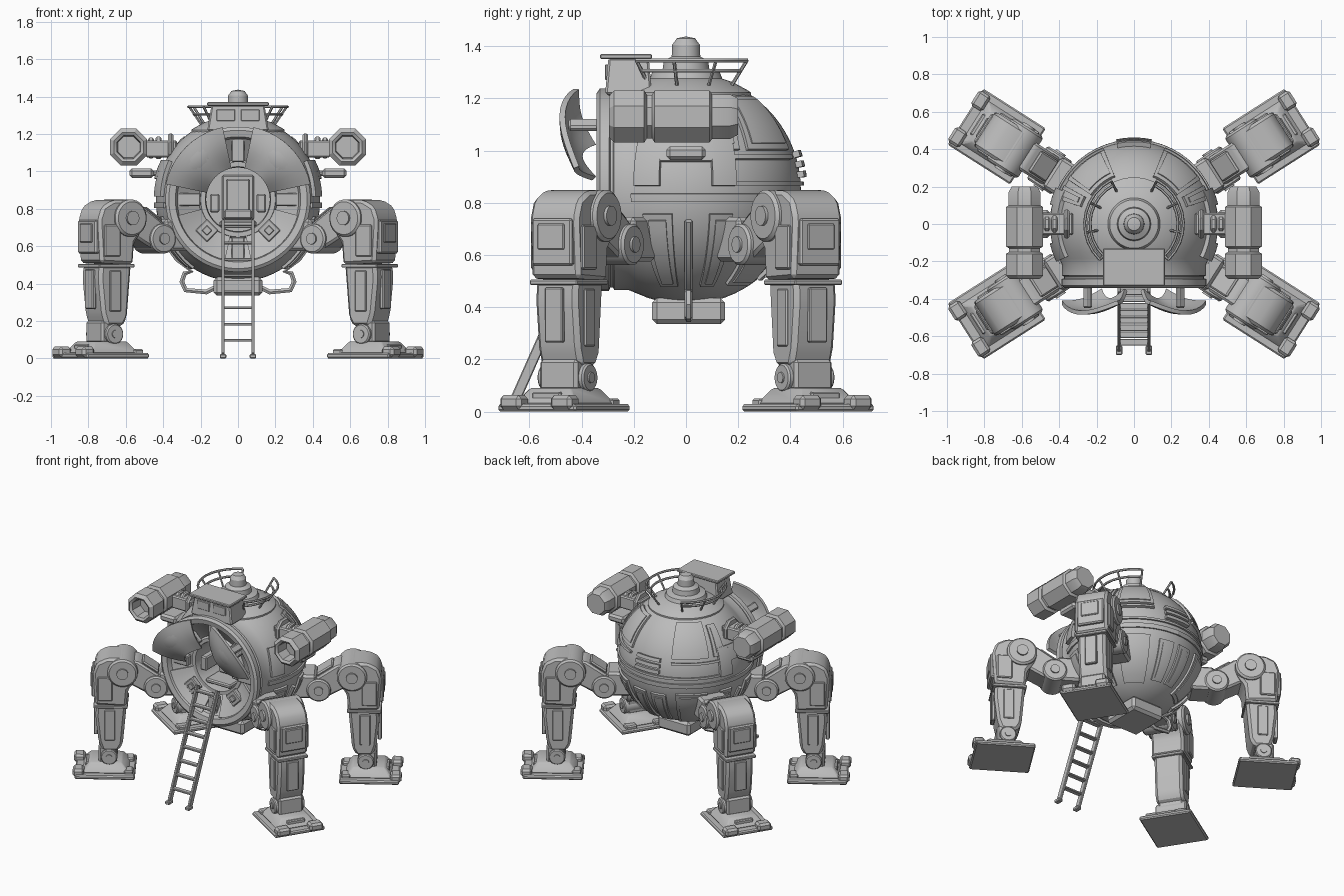
import bpy, bmesh
from math import sin, cos, pi, radians
from mathutils import Matrix, Vector

default_cube = bpy.data.objects.get("Cube")
if default_cube:
    bpy.data.objects.remove(default_cube)

grey = bpy.data.materials.new("plain grey metal")
grey.use_nodes = True
grey.diffuse_color = (0.5, 0.5, 0.5, 1)
grey.node_tree.nodes["Principled BSDF"].inputs["Base Color"].default_value = (0.5, 0.5, 0.5, 1)

HERE = Matrix.Identity(4)
MOVE = Matrix.Translation
ALONG_X = Matrix.Rotation(pi / 2, 4, 'Y')
ALONG_Y = Matrix.Rotation(-pi / 2, 4, 'X')
CENTRE = Vector((0, 0, 0.85))
RADIUS = 0.44


def add_mesh(name, mesh):
    mesh.materials.append(grey)
    mesh.polygons.foreach_set("use_smooth", [True] * len(mesh.polygons))
    mesh.set_sharp_from_angle(angle=radians(28))
    obj = bpy.data.objects.new(name, mesh)
    bpy.context.collection.objects.link(obj)


def finish(name, bm, frame=HERE, bevel=0):
    if bevel:
        bmesh.ops.bevel(bm, geom=bm.edges[:], offset=bevel, segments=1, affect='EDGES')
    bm.transform(frame)
    bmesh.ops.recalc_face_normals(bm, faces=bm.faces[:])
    mesh = bpy.data.meshes.new(name)
    bm.to_mesh(mesh)
    bm.free()
    add_mesh(name, mesh)


def box(name, centre, size, frame=HERE, bevel=0.008, top=1.0):
    """Bevelled box; top scales its upper face."""
    bm = bmesh.new()
    bmesh.ops.create_cube(bm, size=1)
    for v in bm.verts:
        k = top if v.co.z > 0 else 1
        v.co = Vector((v.co.x * size[0] * k, v.co.y * size[1] * k, v.co.z * size[2]))
    finish(name, bm, frame @ MOVE(centre), bevel)


def lathe(name, profile, frame=HERE, sides=32):
    """Turn (radius, height) points about the local z axis."""
    bm = bmesh.new()
    verts = [bm.verts.new((r, 0, h)) for r, h in profile]
    edges = [bm.edges.new(pair) for pair in zip(verts, verts[1:])]
    bmesh.ops.spin(bm, geom=verts + edges, cent=(0, 0, 0), axis=(0, 0, 1),
                   angle=2 * pi, steps=sides, use_duplicate=False)
    bmesh.ops.remove_doubles(bm, verts=bm.verts[:], dist=0.0001)
    finish(name, bm, frame @ Matrix.Rotation(pi / sides, 4, 'Z'))


def disc(name, centre, r, half, turn, frame=HERE, sides=24):
    """Chamfered cylinder with a small hub on both ends."""
    c, hub = r * 0.12, r * 0.38
    profile = [(0, -half - c), (hub, -half - c), (hub, -half), (r - c, -half), (r, c - half),
               (r, half - c), (r - c, half), (hub, half), (hub, half + c), (0, half + c)]
    lathe(name, profile, frame @ MOVE(centre) @ turn, sides)


def prism(name, outline, half, frame=HERE, bevel=0.012):
    """Extrude an (x, z) outline across y."""
    bm = bmesh.new()
    face = bm.faces.new([bm.verts.new((x, -half, z)) for x, z in outline])
    for v in bmesh.ops.extrude_face_region(bm, geom=[face])["geom"]:
        if isinstance(v, bmesh.types.BMVert):
            v.co.y = half
    finish(name, bm, frame, bevel)


def tube(name, points, r):
    curve = bpy.data.curves.new(name, 'CURVE')
    curve.dimensions = '3D'
    curve.bevel_depth, curve.bevel_resolution, curve.use_fill_caps = r, 1, True
    line = curve.splines.new('POLY')
    line.points.add(len(points) - 1)
    for p, co in zip(line.points, points):
        p.co = (*co, 1)
    temp = bpy.data.objects.new(name, curve)
    mesh = bpy.data.meshes.new_from_object(temp)
    bpy.data.objects.remove(temp)
    add_mesh(name, mesh)


def shell(name, surface, thick, nu=10, nv=8):
    """Thick curved plate from a surface function of u and v in 0..1."""
    bm = bmesh.new()
    rows = [[bm.verts.new(surface(i / nu, j / nv)) for j in range(nv + 1)] for i in range(nu + 1)]
    for a, b in zip(rows, rows[1:]):
        for j in range(nv):
            bm.faces.new((a[j], b[j], b[j + 1], a[j + 1]))
    bmesh.ops.recalc_face_normals(bm, faces=bm.faces[:])
    bmesh.ops.solidify(bm, geom=bm.faces[:], thickness=thick)
    finish(name, bm)


def plate(name, lon, lat, lift=0.014, inset=0):
    """Raised plate on both sides of the hull between longitudes and latitudes in degrees."""
    for side in (1, -1):
        def surface(u, v):
            a = radians(lon[0] + inset + (lon[1] - lon[0] - 2 * inset) * u)
            b = radians(lat[0] + inset + (lat[1] - lat[0] - 2 * inset) * v)
            return CENTRE + (RADIUS + lift) * Vector((side * cos(a) * cos(b), sin(a) * cos(b), sin(b)))
        shell(name, surface, 0.03)


# Round hull, cylindrical mouth, stepped dish and cabin well
hull = [(RADIUS * sin(pi * i / 36), RADIUS * cos(pi * i / 36)) for i in range(24)]
hull += [(0.385, -0.22), (0.385, -0.275), (0.375, -0.28), (0.375, -0.29), (0.388, -0.295),
         (0.388, -0.33), (0.37, -0.342), (0.335, -0.335), (0.325, -0.30), (0.21, -0.22),
         (0.2, -0.24), (0.175, -0.24), (0.17, -0.21), (0.17, 0.08), (0, 0.08)]
lathe("hull", hull, MOVE(CENTRE) @ ALONG_Y, 64)

# Raised hull plates
for lon, lat in [((34, 68), (20, 52)), ((18, 29), (20, 48)), ((36, 64), (-54, -12)),
                 ((73, 87), (-50, -14)), ((12, 24), (-55, -12)), ((-22, -7), (-55, -12))]:
    plate("hull_panel", lon, lat)
    plate("hull_panel_face", lon, lat, 0.02, 3)
for lon, lat in [((-26, -13), (2, 27)), ((13, 25), (2, 27)), ((-14, 14), (14, 27))]:
    plate("pod_mount_plate", lon, lat, 0.022)
plate("belt", (-28, 90), (-6, -2), 0.012)
plate("belt_rib", (24, 90), (2, 4), 0.012)
plate("upper_rib", (20, 68), (15, 17), 0.018)
for low in (6, 11, 16):
    plate("rear_vent", (78, 90), (low, low + 3), 0.025)


# Mouth dish: radial ribs, locking plates and lower sector panels
def mouth(angle):
    return MOVE(CENTRE) @ Matrix.Rotation(-angle, 4, 'Y')


for k in range(4):
    diagonal = mouth(radians(45 + 90 * k))
    box("lock_plate", (0.235, -0.275, 0), (0.09, 0.04, 0.09), diagonal, 0.006)
    box("lock_bolt", (0.235, -0.297, 0), (0.04, 0.02, 0.04), diagonal, 0.004)
    box("mouth_rib", (0.27, -0.27, 0), (0.14, 0.05, 0.07), mouth(pi / 2 * k), 0.006)


def sector(start, end, r0, r1, depth):
    """Ring sector whose depth along y depends on u (around) and v (outwards)."""
    def surface(u, v):
        a, r = radians(start + (end - start) * u), r0 + (r1 - r0) * v
        return CENTRE + Vector((r * cos(a), depth(u, v), r * sin(a)))
    return surface


for start in (195, 282):
    shell("lower_sector", sector(start, start + 63, 0.2, 0.33, lambda u, v: -0.235 - 0.085 * v), 0.015)

# Open upper hatch petals, domed forwards, with hinge arms
for start in (12, 102):
    shell("hatch_petal", sector(start, start + 66, 0.17, 0.395,
          lambda u, v: -0.36 - 0.07 * v - 0.055 * sin(pi * u) - 0.022 * sin(pi * v)), 0.022)
    shell("hatch_petal_lining", sector(start + 10, start + 56, 0.21, 0.36,
          lambda u, v: -0.40 - 0.05 * v - 0.033 * sin(pi * u) - 0.016 * sin(pi * v)), 0.012)
    box("hatch_arm", (0.35, -0.385, 0), (0.03, 0.13, 0.05), mouth(radians(start + 33)))

# Cabin fittings
box("cabin_door", (0, 0.06, 0.86), (0.17, 0.03, 0.24))
box("cabin_seat", (0, -0.05, 0.77), (0.15, 0.14, 0.05))
box("cabin_seat_back", (0, 0.0, 0.86), (0.13, 0.04, 0.2))
box("cabin_floor", (0, -0.08, 0.72), (0.2, 0.3, 0.03))
for side in (1, -1):
    box("cabin_console", (side * 0.125, -0.12, 0.83), (0.05, 0.2, 0.1))

# Crown: cap, beacon, cab and railings
lathe("crown_cap", [(0.25, 1.2), (0.25, 1.222), (0.235, 1.232), (0.18, 1.262), (0.14, 1.275),
                    (0.13, 1.30), (0.09, 1.31), (0.085, 1.345), (0.055, 1.36), (0.053, 1.405),
                    (0.035, 1.43), (0, 1.437)], HERE, 40)
box("cab", (0, -0.22, 1.285), (0.33, 0.18, 0.14), top=0.86)
box("cab_roof", (0, -0.23, 1.36), (0.33, 0.2, 0.02), bevel=0.005)
for side in (1, -1):
    box("cab_window", (side * 0.065, -0.3, 1.3), (0.1, 0.02, 0.06), bevel=0.003)
    angles = [radians(a) for a in range(-46, 63, 12)]
    for r, z in ((0.264, 1.345), (0.235, 1.305)):
        tube("railing", [(side * r * cos(a), r * sin(a), z) for a in angles], 0.008)
    for a in angles[::3]:
        x, y = side * cos(a), sin(a)
        tube("railing_post", [(0.195 * x, 0.195 * y, 1.245), (0.264 * x, 0.264 * y, 1.345)], 0.007)

# Side pods and their brackets
pod = [(0, -0.2), (0.062, -0.2), (0.068, -0.285), (0.085, -0.295), (0.108, -0.275), (0.108, -0.16),
       (0.09, -0.15), (0.09, -0.13), (0.108, -0.12), (0.108, 0.09), (0.092, 0.1), (0.092, 0.17),
       (0.075, 0.2), (0, 0.2)]
for side in (1, -1):
    lathe("side_pod", pod, MOVE((side * 0.585, 0, 1.13)) @ ALONG_Y, 8)
    box("pod_bracket", (side * 0.41, 0, 1.12), (0.17, 0.12, 0.09))
    for x, r in ((0.36, 0.085), (0.425, 0.065), (0.465, 0.06)):
        disc("bracket_collar", (side * x, 0, 1.125), r, 0.015, ALONG_X, HERE, 8)
    box("side_lamp", (side * 0.515, 0, 0.99), (0.13, 0.15, 0.052), bevel=0.014)
    box("side_lamp_stem", (side * 0.43, 0, 0.99), (0.09, 0.07, 0.03))
    # Rib hugging the hull, then a bent pipe into the belly tank
    tube("belly_pipe", [(side * x, 0.01, z) for x, z in
         ((0.44, 0.73), (0.39, 0.62), (0.325, 0.53), (0.25, 0.465), (0.285, 0.455),
          (0.3, 0.41), (0.28, 0.365), (0.17, 0.355), (0.12, 0.38))], 0.015)
box("belly_tank", (0, 0.01, 0.385), (0.26, 0.28, 0.1), bevel=0.018)


# Boarding ladder
def ladder(t, x):
    return Vector((x, -0.67 + 0.32 * t, 0.01 + 0.72 * t))


tilt = Matrix.Rotation(-0.418, 4, 'X')
for x in (-0.08, 0.08):
    box("ladder_rail", (0, 0, 0), (0.018, 0.04, 0.785), MOVE(ladder(0.51, x)) @ tilt, 0.004)
    box("ladder_foot", (x, -0.675, 0.012), (0.035, 0.05, 0.024), bevel=0.005)
for k in range(1, 9):
    box("ladder_rung", ladder(k / 8.3, 0), (0.16, 0.035, 0.014), bevel=0.003)

# Four diagonal legs: local x runs outward from the hull
housing = [(0.66, 0.72), (0.68, 0.81), (0.74, 0.85), (0.86, 0.845), (0.925, 0.81), (0.95, 0.74),
           (0.935, 0.51), (0.73, 0.5), (0.72, 0.62), (0.68, 0.67)]
shin = [(0.93, 0.5), (0.73, 0.5), (0.755, 0.22), (0.785, 0.17), (0.89, 0.17), (0.915, 0.24), (0.935, 0.42)]
for angle in (32.5, 147.5, 212.5, 327.5):
    leg = Matrix.Rotation(radians(angle), 4, 'Z')
    box("hip_socket", (0.44, 0, 0.66), (0.16, 0.19, 0.17), leg, 0.015)
    disc("hip_joint", (0.535, 0, 0.64), 0.08, 0.105, ALONG_Y, leg)
    prism("thigh", [(0.5, 0.6), (0.5, 0.71), (0.66, 0.82), (0.76, 0.8), (0.76, 0.68), (0.56, 0.57)], 0.085, leg)
    box("thigh_plate", (0, 0, 0), (0.13, 0.13, 0.02), leg @ MOVE((0.575, 0, 0.77)) @ Matrix.Rotation(-0.6, 4, 'Y'))
    disc("knee_joint", (0.755, 0, 0.75), 0.1, 0.132, ALONG_Y, leg)
    prism("knee_housing", housing, 0.11, leg, 0.016)
    box("housing_panel", (0.943, 0, 0.65), (0.035, 0.18, 0.18), leg)
    box("housing_hatch", (0.958, 0, 0.67), (0.02, 0.12, 0.1), leg, 0.005)
    for side in (1, -1):
        box("housing_side_panel", (0.87, side * 0.112, 0.63), (0.1, 0.02, 0.17), leg, 0.006)
        box("shin_side_panel", (0.84, side * 0.095, 0.36), (0.07, 0.015, 0.22), leg, 0.005)
        box("toe", (1.045, side * 0.115, 0.035), (0.075, 0.095, 0.055), leg, 0.014)
        box("heel", (0.715, side * 0.1, 0.035), (0.06, 0.08, 0.03), leg)
    box("shin_collar", (0.835, 0, 0.495), (0.225, 0.215, 0.02), leg, 0.004)
    prism("shin", shin, 0.095, leg, 0.018)
    box("shin_panel", (0.935, 0, 0.37), (0.025, 0.08, 0.21), leg, 0.005)
    disc("ankle_joint", (0.845, 0, 0.13), 0.055, 0.105, ALONG_Y, leg)
    box("ankle_block", (0.855, 0, 0.14), (0.12, 0.17, 0.12), leg, 0.012)
    box("foot_plate", (0.87, 0, 0.014), (0.395, 0.355, 0.028), leg)
    box("foot_mound", (0.865, 0, 0.058), (0.31, 0.28, 0.065), leg, top=0.68)
    box("foot_step", (0.975, 0, 0.06), (0.05, 0.13, 0.03), leg, 0.006)
